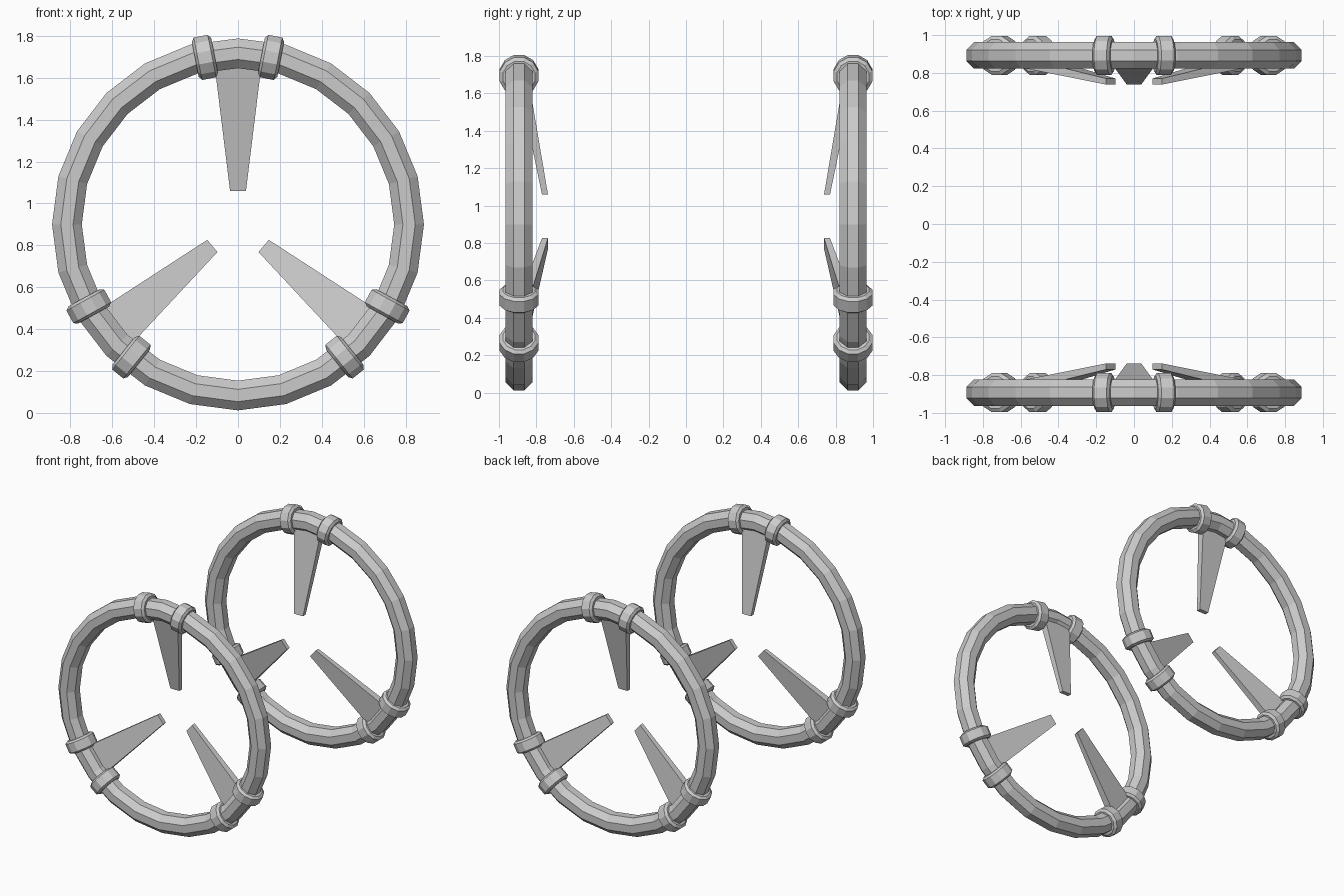
import bpy, bmesh
from math import sin, cos, pi, radians
from mathutils import Matrix, Vector

if "Cube" in bpy.data.objects:
    bpy.data.objects.remove(bpy.data.objects["Cube"])

CZ, RY, R = 0.9, 0.893, 0.817   # ring centre height, ring offset, ring radius


def make(name, bm):
    bmesh.ops.recalc_face_normals(bm, faces=bm.faces)
    me = bpy.data.meshes.new(name)
    bm.to_mesh(me)
    bm.free()
    ob = bpy.data.objects.new(name, me)
    bpy.context.collection.objects.link(ob)
    return ob


def lathe(name, profile, n, closed):
    """Loft profile (radius, height) around local z in n flat sides."""
    bm = bmesh.new()
    loops = [[bm.verts.new((r * cos(2*pi*(i + .5*(not closed))/n),
                            r * sin(2*pi*(i + .5*(not closed))/n), h))
              for r, h in profile] for i in range(n)]
    m = len(profile)
    for i in range(n):
        a, b = loops[i], loops[(i + 1) % n]
        for j in range(m if closed else m - 1):
            k = (j + 1) % m
            bm.faces.new((a[j], b[j], b[k], a[k]))
    if not closed:
        bm.faces.new([l[0] for l in loops])
        bm.faces.new([l[-1] for l in loops])
    return make(name, bm)


def at_angle(deg, s):
    """Frame on the wheel: local x radial, y inward to the model, z along the rim."""
    a = radians(deg)
    m = Matrix(((cos(a), 0, -sin(a)), (0, -s, 0), (sin(a), 0, cos(a)))).to_4x4()
    m.translation = Vector((0, s * RY, CZ))
    return m


def blade(name, frame):
    # (radius, half width, inner face, outer face) at tip and base
    bm = bmesh.new()
    ends = []
    for r, w, y0, y1 in ((0.16, 0.038, 0.123, 0.155), (0.81, 0.118, -0.012, 0.045)):
        ends.append([bm.verts.new(frame @ Vector((r, y, t)))
                     for y, t in ((y0, -w), (y1, -w), (y1, w), (y0, w))])
    a, b = ends
    bm.faces.new(a)
    bm.faces.new(b)
    for i in range(4):
        j = (i + 1) % 4
        bm.faces.new((a[i], a[j], b[j], b[i]))
    return make(name, bm)


tube_r = 0.071 / cos(pi / 8)
tube = [(R + tube_r * cos(pi/8 + k*pi/4), tube_r * sin(pi/8 + k*pi/4)) for k in range(8)]
clamp = [(0.088, -0.047), (0.107, -0.034), (0.107, 0.034), (0.088, 0.047)]

for side, s in (("front", -1), ("back", 1)):
    # Rim
    rim = lathe(side + "_rim", tube, 24, True)
    rim.data.transform(Matrix.Translation((0, s * RY, CZ)) @ Matrix.Rotation(pi/2, 4, 'X'))
    for i, ang in enumerate((90, 220, 320)):
        # Tapered prong leaning towards the model centre
        blade(f"{side}_prong_{i}", at_angle(ang, s))
        # Pair of chamfered clamps around the rim
        for j, d in enumerate((-11.2, 11.2)):
            c = lathe(f"{side}_clamp_{i}_{j}", clamp, 12, False)
            c.data.transform(at_angle(ang + d, s) @ Matrix.Translation((R - 0.004, 0, 0)))
            if s > 0:
                c.data.flip_normals()
            bm = bmesh.new()
            bm.from_mesh(c.data)
            bmesh.ops.recalc_face_normals(bm, faces=bm.faces)
            bm.to_mesh(c.data)
            bm.free()
